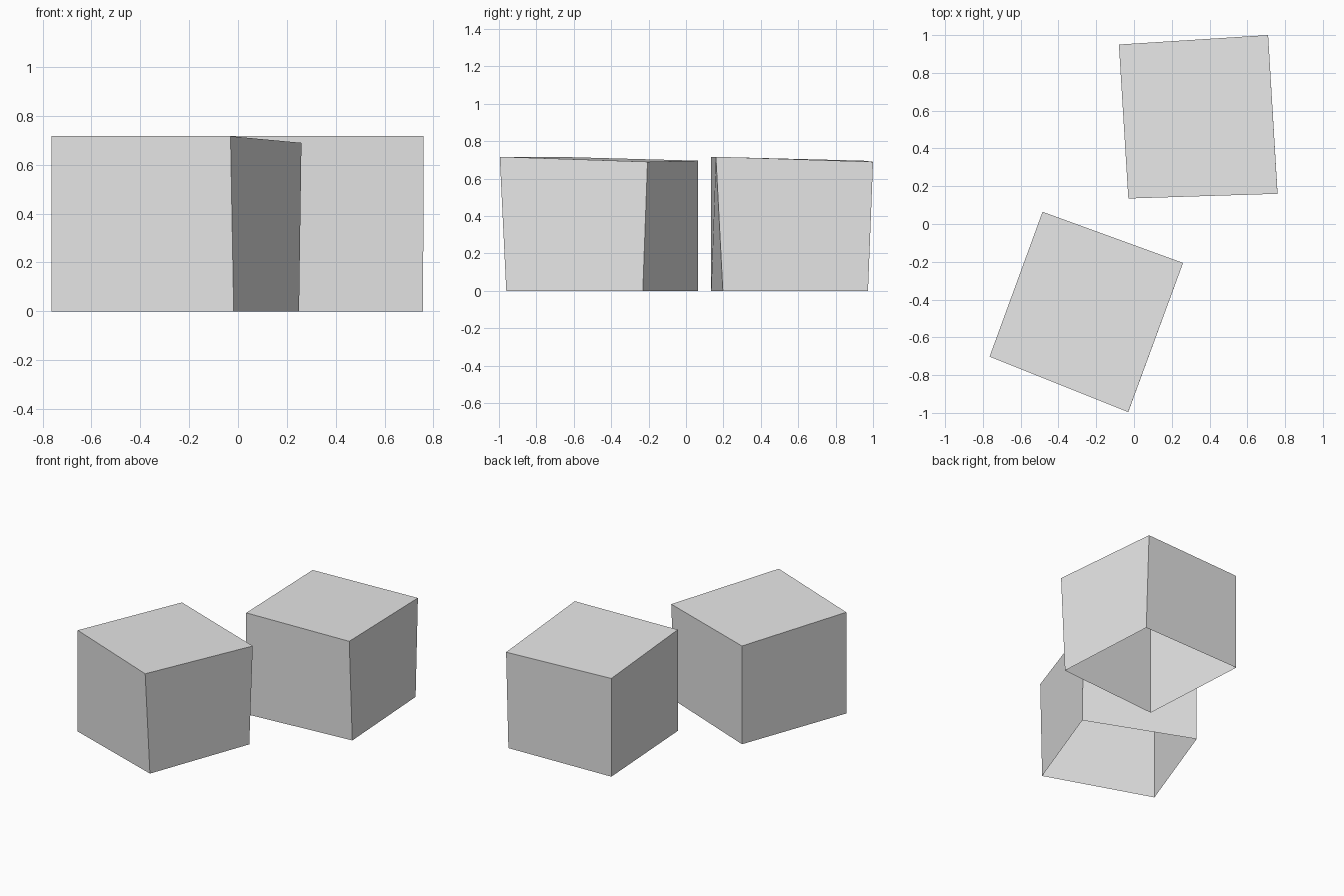
import bpy, bmesh, math

cube = bpy.data.objects.get("Cube")
if cube:
    bpy.data.objects.remove(cube, do_unlink=True)

grey = bpy.data.materials.new("plain grey")
grey.use_nodes = True
grey.diffuse_color = (0.8, 0.8, 0.8, 1)
grey.node_tree.nodes["Principled BSDF"].inputs["Base Color"].default_value = (0.8, 0.8, 0.8, 1)

# Slightly uneven block outline around its own centre, with an open underside
TOP = [(-0.37, -0.426, 0.717), (0.42, -0.401, 0.717),
       (0.37, 0.439, 0.69), (-0.42, 0.389, 0.696)]
BASE = [(-0.37, -0.426, 0), (0.418, -0.364, 0),
        (0.371, 0.412, 0), (-0.42, 0.389, 0)]

bm = bmesh.new()
top = [bm.verts.new(p) for p in TOP]
base = [bm.verts.new(p) for p in BASE]
bm.faces.new(top)
for i in range(4):
    j = (i + 1) % 4
    bm.faces.new((base[i], base[j], top[j], top[i]))
mesh = bpy.data.meshes.new("block")
bm.to_mesh(mesh)
bm.free()
mesh.materials.append(grey)

# Two copies of the same block, turned differently
for name, x, y, turn in (("back_block", 0.34, 0.561, 0),
                         ("front_block", -0.255, -0.46, -23.6)):
    block = bpy.data.objects.new(name, mesh)
    block.location = (x, y, 0)
    block.rotation_euler.z = math.radians(turn)
    bpy.context.collection.objects.link(block)
